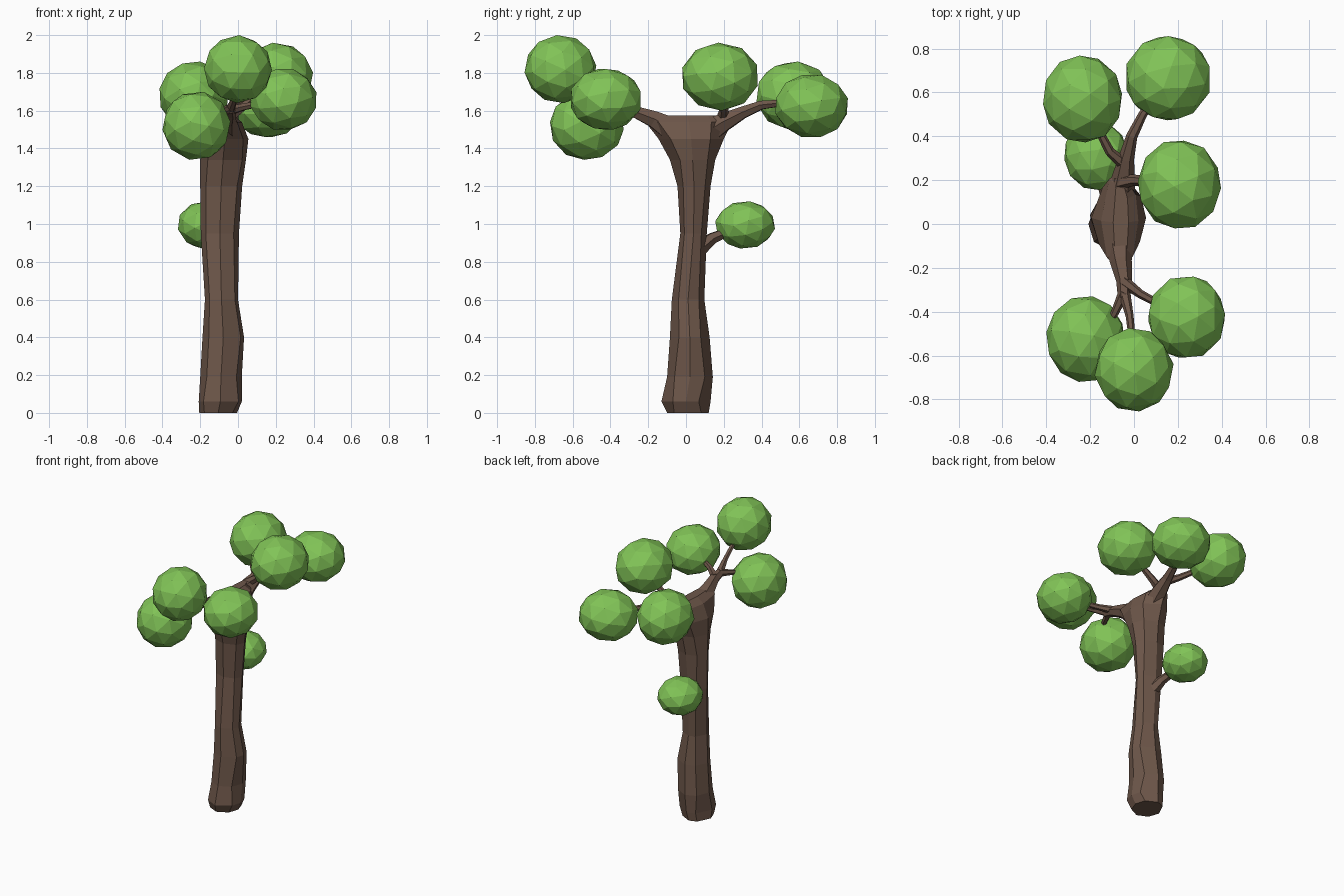
import bpy, bmesh, math, random
from mathutils import Vector, Euler

if "Cube" in bpy.data.objects:
    bpy.data.objects.remove(bpy.data.objects["Cube"])

random.seed(4)


def material(name, color):
    m = bpy.data.materials.new(name)
    m.diffuse_color = (*color, 1)
    m.use_nodes = True
    m.node_tree.nodes["Principled BSDF"].inputs["Base Color"].default_value = m.diffuse_color
    return m


BARK = material("bark", (0.155, 0.095, 0.068))
LEAF = material("leaf", (0.22, 0.55, 0.095))


def finish(name, bm, mat):
    bmesh.ops.recalc_face_normals(bm, faces=bm.faces)
    me = bpy.data.meshes.new(name)
    bm.to_mesh(me)
    bm.free()
    me.materials.append(mat)
    ob = bpy.data.objects.new(name, me)
    bpy.context.collection.objects.link(ob)
    return ob


def skin(name, rings):
    """Join rings of points into a capped, flat-faced tube."""
    bm = bmesh.new()
    loops = [[bm.verts.new(p) for p in r] for r in rings]
    n = len(loops[0])
    for a, b in zip(loops, loops[1:]):
        for i in range(n):
            j = (i + 1) % n
            bm.faces.new((a[i], a[j], b[j], b[i]))
    bm.faces.new(loops[0][::-1])
    bm.faces.new(loops[-1])
    return finish(name, bm, BARK)


def branch(name, path, sides=6):
    """Tapered tube along (x, y, z, radius) points."""
    pts = [Vector(p[:3]) for p in path]
    rings = []
    for k, p in enumerate(pts):
        t = (pts[min(k + 1, len(pts) - 1)] - pts[max(k - 1, 0)]).normalized()
        u = t.cross(Vector((0, 0, 1))).normalized()
        v = u.cross(t)
        angles = [2 * math.pi * i / sides for i in range(sides)]
        rings.append([p + path[k][3] * (u * math.cos(a) + v * math.sin(a)) for a in angles])
    return skin(name, rings)


def foliage(name, center, half):
    """Turned icosphere fitted to the given half sizes."""
    bm = bmesh.new()
    bmesh.ops.create_icosphere(bm, subdivisions=2, radius=1)
    rot = Euler([random.uniform(0, 6.28) for _ in range(3)]).to_matrix()
    for v in bm.verts:
        v.co = rot @ v.co
    for ax in range(3):
        ext = max(v.co[ax] for v in bm.verts)
        for v in bm.verts:
            v.co[ax] = center[ax] + v.co[ax] / ext * half[ax]
    return finish(name, bm, LEAF)


# Trunk: each level is z, x min, x max, y min, y max
LEVELS = [
    (0.00, -0.205, -0.005, -0.10, 0.12),
    (0.06, -0.208, 0.020, -0.13, 0.13),
    (0.19, -0.200, 0.020, -0.10, 0.142),
    (0.40, -0.188, 0.032, -0.085, 0.125),
    (0.60, -0.175, 0.000, -0.075, 0.097),
    (0.95, -0.197, 0.005, -0.030, 0.110),
    (1.20, -0.200, 0.022, -0.045, 0.130),
    (1.34, -0.200, 0.042, -0.085, 0.155),
    (1.45, -0.195, 0.055, -0.145, 0.200),
    (1.54, -0.150, 0.020, -0.215, 0.245),
    (1.575, -0.095, -0.025, -0.210, 0.225),
]
wobble = [random.uniform(-0.2, 0.2) for _ in range(8)]
rings = []
for z, x0, x1, y0, y1 in LEVELS:
    ring = []
    for i in range(8):
        a = math.pi * i / 4
        if i % 2:
            a += wobble[i] + random.uniform(-0.12, 0.12)
        ring.append(((x0 + x1) / 2 + (x1 - x0) / 2 * math.cos(a),
                     (y0 + y1) / 2 + (y1 - y0) / 2 * math.sin(a), z))
    rings.append(ring)
skin("trunk", rings)

# Two main limbs with their forks, and the low twig
branch("front_limb", [(-0.07, -0.04, 1.48, 0.08), (-0.06, -0.17, 1.555, 0.05),
                      (-0.045, -0.26, 1.59, 0.036), (-0.045, -0.34, 1.61, 0.028)])
branch("front_upper_fork", [(-0.045, -0.31, 1.60, 0.028), (-0.02, -0.42, 1.66, 0.018),
                            (0.0, -0.60, 1.77, 0.014)])
branch("front_right_fork", [(-0.05, -0.26, 1.60, 0.028), (0.03, -0.32, 1.62, 0.02),
                            (0.18, -0.40, 1.65, 0.015)])
branch("front_left_fork", [(-0.045, -0.31, 1.61, 0.026), (-0.09, -0.41, 1.59, 0.018),
                           (-0.18, -0.50, 1.54, 0.014)])
branch("back_limb", [(-0.07, 0.06, 1.45, 0.08), (-0.05, 0.20, 1.54, 0.055),
                     (-0.035, 0.30, 1.59, 0.036), (-0.01, 0.40, 1.63, 0.026),
                     (0.04, 0.50, 1.64, 0.02), (0.12, 0.61, 1.63, 0.015)])
branch("back_left_fork", [(-0.04, 0.27, 1.58, 0.03), (-0.11, 0.33, 1.61, 0.022),
                          (-0.20, 0.50, 1.65, 0.015)])
branch("back_right_fork", [(-0.07, 0.19, 1.55, 0.035), (0.0, 0.20, 1.60, 0.026),
                           (0.15, 0.19, 1.72, 0.015)])
branch("low_twig", [(-0.10, 0.07, 0.87, 0.045), (-0.125, 0.14, 0.925, 0.032),
                    (-0.16, 0.25, 0.97, 0.022)])

# Foliage clumps
CLUMPS = [
    ("front_top", (0.0, -0.665, 1.82), (0.18, 0.19, 0.18)),
    ("front_right", (0.24, -0.425, 1.66), (0.175, 0.185, 0.16)),
    ("front_left", (-0.22, -0.525, 1.52), (0.18, 0.195, 0.18)),
    ("middle_right", (0.207, 0.18, 1.78), (0.19, 0.2, 0.18)),
    ("back_right", (0.155, 0.665, 1.625), (0.19, 0.192, 0.165)),
    ("back_left", (-0.235, 0.57, 1.68), (0.18, 0.198, 0.18)),
    ("low", (-0.173, 0.313, 0.995), (0.145, 0.158, 0.125)),
]
for name, c, h in CLUMPS:
    foliage(name + "_foliage", c, h)
